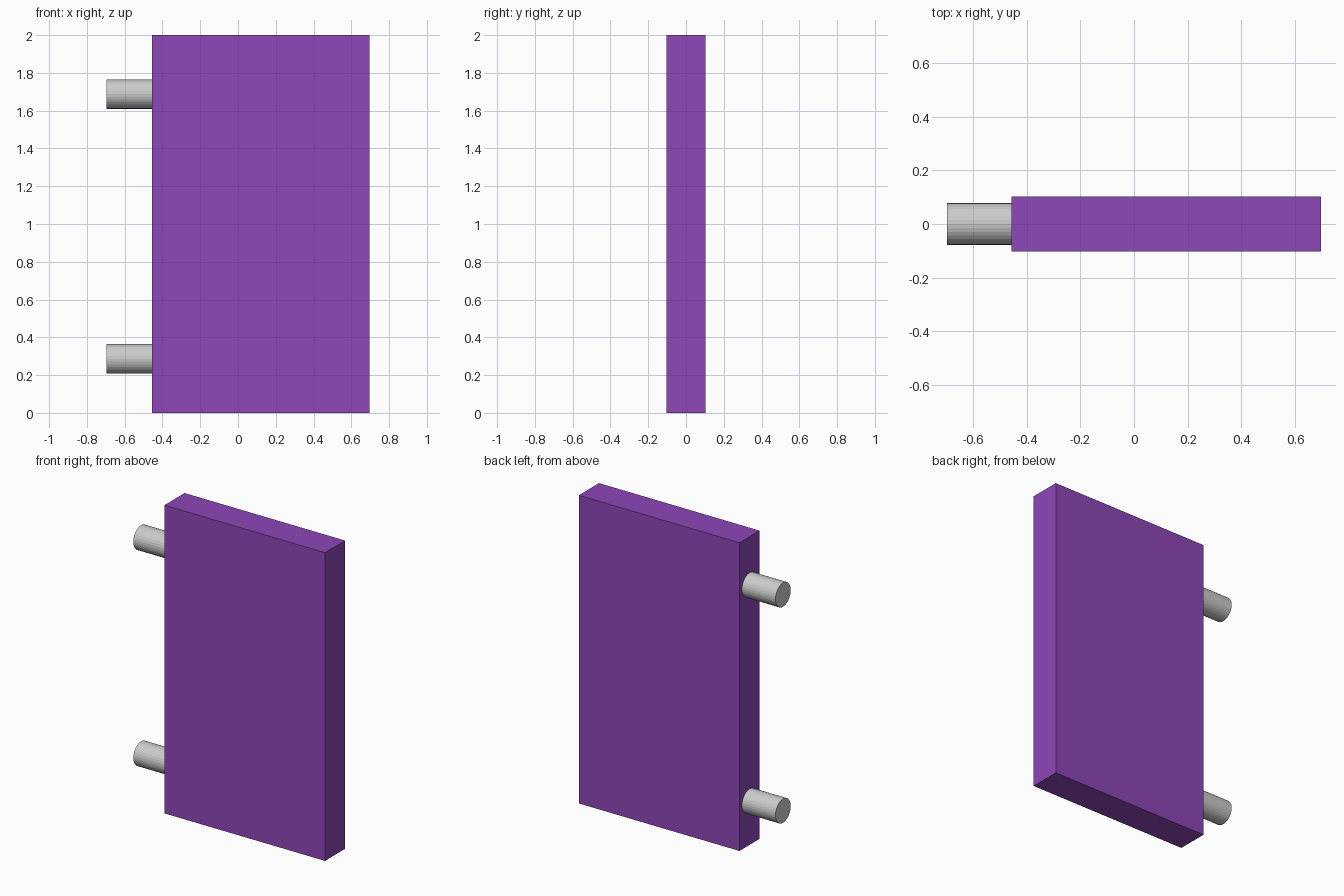
import bpy, math

if "Cube" in bpy.data.objects:
    bpy.data.objects.remove(bpy.data.objects["Cube"])

# Purple slab material
purple = bpy.data.materials.new("purple")
purple.diffuse_color = (0.27, 0.063, 0.48, 1)
purple.use_nodes = True
purple.node_tree.nodes["Principled BSDF"].inputs["Base Color"].default_value = purple.diffuse_color

X_LEFT, X_EDGE, X_RIGHT = -0.697, -0.456, 0.697
THICK, HEIGHT = 0.206, 2.0
PIN_R, PIN_EMBED = 0.078, 0.01

# Door panel
bpy.ops.mesh.primitive_cube_add(size=1, location=((X_EDGE + X_RIGHT) / 2, 0, HEIGHT / 2))
panel = bpy.context.object
panel.name = "panel"
panel.scale = (X_RIGHT - X_EDGE, THICK, HEIGHT)
bpy.ops.object.transform_apply(location=False, rotation=False, scale=True)
panel.data.materials.append(purple)


def add_pin(name, z):
    """Round hinge pin lying along x, just set into the panel edge."""
    end = X_EDGE + PIN_EMBED
    bpy.ops.mesh.primitive_cylinder_add(
        vertices=32, radius=PIN_R, depth=end - X_LEFT,
        location=((end + X_LEFT) / 2, 0, z), rotation=(0, math.pi / 2, 0))
    bpy.context.object.name = name


# Hinge pins
for name, z in (("lower_pin", 0.286), ("upper_pin", 1.688)):
    add_pin(name, z)
